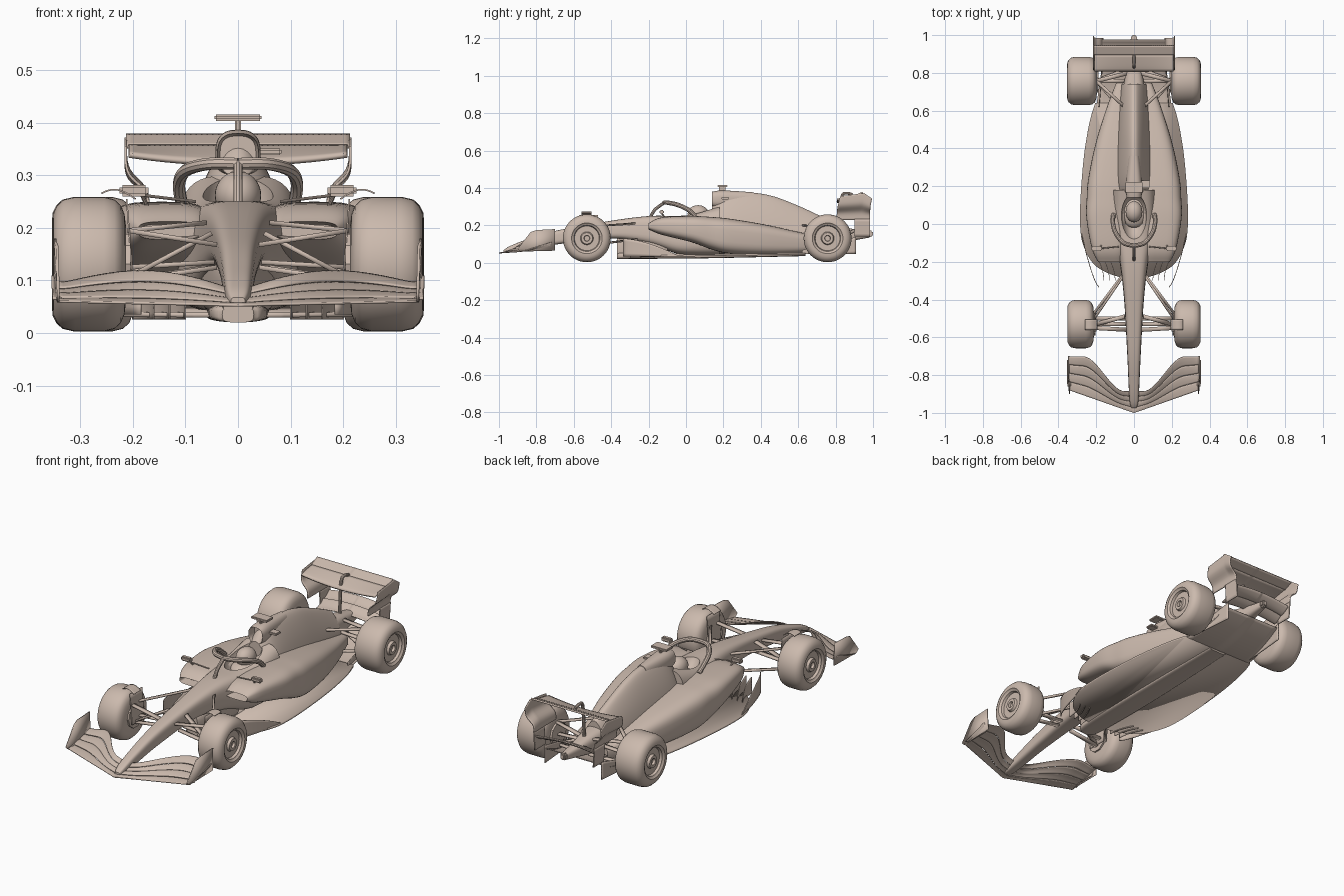
import bpy, bmesh, math
from mathutils import Vector, Matrix

default_cube = bpy.data.objects.get("Cube")
if default_cube:
    bpy.data.objects.remove(default_cube, do_unlink=True)

clay = bpy.data.materials.new("warm_clay")
clay.use_nodes = True
colour = (.6, .49, .42, 1)
clay.diffuse_color = colour
clay.node_tree.nodes["Principled BSDF"].inputs["Base Color"].default_value = colour
parts = []


def finish(name, mesh, mirror=False, thickness=0):
    mesh.materials.clear()
    mesh.materials.append(clay)
    part = bpy.data.objects.new(name, mesh)
    bpy.context.collection.objects.link(part)
    if thickness:
        solid = part.modifiers.new("thickness", 'SOLIDIFY')
        solid.thickness, solid.offset = thickness, 0
    if mirror:
        part.modifiers.new("mirror", 'MIRROR')
    parts.append(part)
    return part


def from_bmesh(name, bm, **options):
    bmesh.ops.recalc_face_normals(bm, faces=bm.faces)
    mesh = bpy.data.meshes.new(name)
    bm.to_mesh(mesh)
    bm.free()
    return finish(name, mesh, **options)


def smooth_rows(rows, steps=6):
    """Catmull-Rom interpolation through any number of rows."""
    rows = [Vector(r) for r in rows]
    padded = [rows[0]] + rows + [rows[-1]]
    result = []
    for a, b, c, d in zip(padded, padded[1:], padded[2:], padded[3:]):
        for i in range(steps):
            t = i / steps
            result.append(b + (c - a) * t / 2 + (a * 2 - b * 5 + c * 4 - d) * t * t / 2
                          + (b * 3 - a - c * 3 + d) * t ** 3 / 2)
    return result + [rows[-1]]


def bridge(bm, rings, closed):
    for low, high in zip(rings, rings[1:]):
        count = len(low)
        for i in range(count if closed else count - 1):
            j = (i + 1) % count
            bm.faces.new((low[i], low[j], high[j], high[i]))


def loft(name, rows, taper=0, power=.7, mouth=0, sides=40, **options):
    """Rows are y, centre x, half width, bottom z, top z; mouth is the depth of a front inlet."""
    bm = bmesh.new()
    rings = []
    for y, cx, w, low, high in smooth_rows(rows):
        ring = []
        for i in range(sides):
            a = math.tau * i / sides
            c, s = math.cos(a), math.sin(a)
            px = math.copysign(abs(c) ** power, c)
            pz = math.copysign(abs(s) ** power, s)
            px *= 1 - taper * (pz + 1) / 2
            ring.append(bm.verts.new((cx + w * px, y, (low + high) / 2 + (high - low) / 2 * pz)))
        rings.append(ring)
    bridge(bm, rings, True)
    front = bm.faces.new(rings[0])
    bm.faces.new(rings[-1])
    if mouth:
        bmesh.ops.recalc_face_normals(bm, faces=bm.faces)
        bmesh.ops.inset_region(bm, faces=[front], thickness=.005)
        bmesh.ops.translate(bm, verts=front.verts, vec=(0, mouth, 0))
    return from_bmesh(name, bm, **options)


def sheet(name, surface, across=20, along=6, thickness=.004, mirror=True):
    """Thin curved panel from a function of u and v."""
    bm = bmesh.new()
    bridge(bm, [[bm.verts.new(surface(u / across, v / along)) for v in range(along + 1)]
                for u in range(across + 1)], False)
    return from_bmesh(name, bm, mirror=mirror, thickness=thickness)


def plate(name, outline, thickness, mirror=True):
    bm = bmesh.new()
    bm.faces.new([bm.verts.new(p) for p in outline])
    return from_bmesh(name, bm, mirror=mirror, thickness=thickness)


def tube(name, points, radius, mirror=True, curved=True):
    curve = bpy.data.curves.new(name, 'CURVE')
    curve.dimensions, curve.bevel_depth = '3D', radius
    curve.bevel_resolution, curve.use_fill_caps = 3, True
    path = smooth_rows(points, 8) if curved else points
    spline = curve.splines.new('POLY')
    spline.points.add(len(path) - 1)
    for point, place in zip(spline.points, path):
        point.co = (*place, 1)
    source = bpy.data.objects.new(name + "_path", curve)
    bpy.context.collection.objects.link(source)
    bpy.context.view_layer.update()
    mesh = bpy.data.meshes.new_from_object(source.evaluated_get(bpy.context.evaluated_depsgraph_get()))
    bpy.data.objects.remove(source)
    return finish(name, mesh, mirror=mirror)


def box(name, centre, size, mirror=False):
    bm = bmesh.new()
    bmesh.ops.create_cube(bm, size=1, matrix=Matrix.LocRotScale(Vector(centre), None, Vector(size)))
    bmesh.ops.bevel(bm, geom=bm.edges[:], offset=min(size) / 4, segments=2, affect='EDGES')
    return from_bmesh(name, bm, mirror=mirror)


def ball(name, centre, size):
    bm = bmesh.new()
    bmesh.ops.create_uvsphere(bm, u_segments=32, v_segments=20, radius=1,
                              matrix=Matrix.LocRotScale(Vector(centre), None, Vector(size)))
    return from_bmesh(name, bm)


def wheel(name, y, inner, outer):
    """Tyre, rim and hub turned around the axle."""
    r, z = .128, .131
    profile = [(inner, 0), (inner, .07), (inner + .003, .095), (inner + .01, .112), (inner + .022, .123),
               (inner + .042, r), (outer - .042, r), (outer - .02, .123), (outer - .008, .112),
               (outer - .001, .098), (outer, .082), (outer - .006, .076), (outer - .008, .07),
               (outer - .02, .066), (outer - .02, .035), (outer - .008, .03),
               (outer - .008, .016), (outer - .02, .014), (outer - .02, 0)]
    bm = bmesh.new()
    rings = []
    for i in range(49):
        a = math.tau * i / 48
        rings.append([bm.verts.new((x, y + d * math.cos(a), z + d * math.sin(a))) for x, d in profile])
    bridge(bm, rings, False)
    bmesh.ops.remove_doubles(bm, verts=bm.verts, dist=.0001)
    return from_bmesh(name, bm, mirror=True)


# Nose and cockpit tub, with the cockpit hollowed out
tub = loft("nose_and_tub", [
    (-.975, 0, .014, .056, .068), (-.94, 0, .024, .056, .09), (-.85, 0, .03, .07, .125),
    (-.68, 0, .038, .1, .175), (-.4, 0, .055, .13, .225), (-.2, 0, .08, .1, .25),
    (-.05, 0, .115, .05, .252), (.06, 0, .125, .04, .27), (.18, 0, .125, .04, .3)], taper=.12, power=.55)
cutter = ball("cockpit_cutter", (0, .035, .29), (.07, .125, .1))
cutter.hide_render = True
cut = tub.modifiers.new("cockpit", 'BOOLEAN')
cut.operation, cut.object = 'DIFFERENCE', cutter
bpy.context.view_layer.objects.active = tub
bpy.ops.object.modifier_apply(modifier=cut.name)
parts.remove(cutter)
bpy.data.objects.remove(cutter)

# Engine cover with blunt outlet, air intake and tail
loft("engine_cover", [
    (.14, 0, .12, .05, .31), (.2, 0, .13, .05, .365), (.3, 0, .13, .05, .379), (.45, 0, .12, .05, .36),
    (.6, 0, .105, .06, .305), (.74, 0, .085, .09, .24)], taper=.65, power=.85)
loft("air_intake", [(.14, 0, .039, .3, .38), (.2, 0, .043, .29, .387), (.36, 0, .03, .27, .377)],
     power=.75, mouth=.04)
loft("crash_structure", [(.7, 0, .06, .08, .215), (.8, 0, .045, .1, .2), (.9, 0, .03, .12, .18),
                         (.98, 0, .018, .135, .17)])
box("rear_light", (0, .985, .155), (.03, .03, .035))

# Sidepods with undercut and tapered tail
loft("sidepods", [
    (-.2, .13, .06, .178, .212), (-.13, .138, .085, .15, .243), (.03, .145, .107, .11, .25),
    (.14, .138, .112, .07, .245), (.24, .13, .112, .048, .235), (.42, .105, .1, .042, .205),
    (.6, .075, .075, .05, .165), (.76, .05, .04, .07, .13)], power=.6, mouth=.05, mirror=True)


# Raked floor with plank, keel, diffuser and fences
def floor_height(y):
    return .034 + .016 * (y + .3)


edge = smooth_rows([(.08, -.28), (.15, -.255), (.215, -.21), (.262, -.13), (.283, -.04), (.284, .12),
                    (.265, .36), (.235, .54), (.205, .64)])
outline = [*edge, (0, .64), (0, -.28)]
plate("floor", [(x, y, floor_height(y)) for x, y in outline], .009)
loft("plank", [(-.37, 0, .03, .02, .05), (-.3, 0, .055, .021, .055), (.1, 0, .06, .024, .05),
               (.64, 0, .05, .036, .06)], power=.6)
loft("keel", [(-.37, 0, .03, .025, .13), (-.28, 0, .05, .025, .16), (-.1, 0, .08, .03, .2)])
sheet("diffuser", lambda u, v: (v * (.2 - .04 * u), .62 + .28 * u, .048 + .07 * u * u))
sheet("diffuser_fence", lambda u, v: (.185 - .025 * u, .62 + .29 * u, .048 + v * (.02 + .07 * u)))
sheet("floor_edge_wing", lambda u, v: (.185 + .097 * u ** .7, -.335 + .3 * u, .035 + v * .095 * (1 - u ** 1.6)))
for x in (.1, .13, .16):
    sheet("floor_fence", lambda u, v: (x + .04 * u * u, -.3 + .13 * u, .026 + v * (.085 - .05 * u)), thickness=.003)

# Wheels with inboard brake drums
wheel("front_wheels", -.53, .213, .352)
wheel("rear_wheels", .757, .197, .354)
for name, y, x in (("front_drum", -.53, .205), ("rear_drum", .757, .187)):
    tube(name, [(x, y, .131), (x + .03, y, .131)], .06, curved=False)
sheet("wheel_winglet", lambda u, v: (.195 + .065 * u, -.56 + .055 * v, .255 + .018 * math.sin(u * 2.5)), thickness=.003)
sheet("wheel_deflector", lambda u, v: (.2 + .012 * v, -.57 + .1 * u, .1 + .155 * v), thickness=.003)

# Suspension arms as flat blades: hub point, then body point
arms = {
    "front_upper_arm_a": ((.21, -.55, .195), (.04, -.56, .168)),
    "front_upper_arm_b": ((.21, -.5, .195), (.06, -.28, .21)),
    "front_lower_arm_a": ((.21, -.53, .1), (.04, -.53, .125)),
    "front_lower_arm_b": ((.21, -.47, .1), (.06, -.27, .125)),
    "front_push_rod": ((.2, -.53, .11), (.05, -.49, .19)),
    "front_track_rod": ((.21, -.5, .125), (.045, -.5, .135)),
    "rear_upper_arm_a": ((.2, .757, .19), (.05, .62, .2)),
    "rear_upper_arm_b": ((.2, .757, .19), (.03, .8, .18)),
    "rear_lower_arm_a": ((.2, .757, .08), (.06, .6, .1)),
    "rear_lower_arm_b": ((.2, .757, .08), (.03, .82, .11)),
    "rear_drive_shaft": ((.2, .757, .131), (.03, .757, .14))}
chord = Vector((0, .011, 0))
for name, ends in arms.items():
    hub, body = map(Vector, ends)
    plate(name, [hub - chord, body - chord, body + chord, hub + chord], .009)


# Front wing of four swept elements
def front_wing(u, v):
    x = .345 * u
    s = max(0, min(1, (x - .05) / .22))
    s = s * s * (3 - 2 * s)
    lead, trail = -1 + .35 * x, -.885 + .185 * s
    rise = .025 + .03 * math.sin(math.pi * min(1, u * 1.05)) + .01 * u
    return (x, lead + (trail - lead) * v, .052 + .008 * u + rise * v ** 1.4)


for i in range(4):
    def element(u, v, i=i):
        x, y, z = front_wing(u, (i + v * .98) / 4)
        return (x, y, z + .002 * (i % 2) + .002 * math.sin(v * math.pi))
    sheet("front_wing_element", element, across=28)
plate("front_endplate", [(.342, -.885, .06), (.342, -.9, .075), (.344, -.83, .165), (.348, -.8, .175),
                         (.348, -.7, .18), (.345, -.7, .065)], .005)
sheet("endplate_foot", lambda u, v: (.335 + .018 * v, -.86 + .14 * u, .065 + .045 * u * v))

# Rear wing with spooned main plane, rolled endplates and beam wing
def main_plane(u, v):
    low = .322 + .016 * u * u
    return (.208 * u, .808 + .09 * v, low + (.355 - low) * v ** .8)


sheet("rear_main_plane", main_plane, thickness=.009)
sheet("rear_flap", lambda u, v: (.213 * u, .895 + .05 * v, .355 + .021 * v), thickness=.008)


def rear_endplate(u, v):
    z = .23 + .148 * v
    bulge = 1 / (1 + math.exp(-(z - .295) * 90))
    drop = .022 * v * (1 - u) + .035 * v * max(0, u - .75) * 4
    return (.17 + .044 * bulge, .805 + .02 * v * v + (.18 - .01 * v) * u, z - drop)


sheet("rear_endplate", rear_endplate, along=16, thickness=.005)
sheet("rear_lower_endplate", lambda u, v: (.165 + .006 * v, .9 + .085 * u, .14 + .095 * v), thickness=.005)
for y, z in ((.87, .17), (.92, .195)):
    sheet("beam_wing", lambda u, v: (.168 * u, y + .055 * v, z + .03 * v * v - .015 * u * u), thickness=.005)
tube("wing_pylon", [(0, .82, .17), (0, .825, .28), (0, .835, .36), (0, .86, .372), (0, .89, .365)], .008, mirror=False)

# Halo, helmet and headrest
tube("halo_ring", [(0, -.115, .322), (.055, -.1, .322), (.098, -.045, .31), (.112, .01, .285), (.108, .05, .25)], .012)
tube("halo_post", [(0, -.19, .245), (0, -.165, .285), (0, -.115, .322)], .009, mirror=False)
ball("helmet", (0, .065, .262), (.044, .056, .046))
ball("shoulders", (0, .06, .21), (.065, .08, .035))

# Mirrors and camera housings
box("side_mirrors", (.198, -.13, .271), (.055, .025, .022), mirror=True)
tube("mirror_stalk", [(.185, -.13, .268), (.17, -.11, .235)], .004, curved=False)
tube("mirror_brace", [(.18, -.13, .262), (.08, -.12, .25)], .003, curved=False)
box("roof_camera", (0, .195, .41), (.09, .055, .012))
box("camera_mast", (0, .195, .39), (.012, .035, .04))
box("side_camera", (.06, .21, .345), (.045, .04, .012))

# Smooth shading with crisp edges
bpy.ops.object.select_all(action='DESELECT')
for part in parts:
    part.select_set(True)
bpy.context.view_layer.objects.active = parts[0]
bpy.ops.object.shade_smooth_by_angle(angle=math.radians(35))
